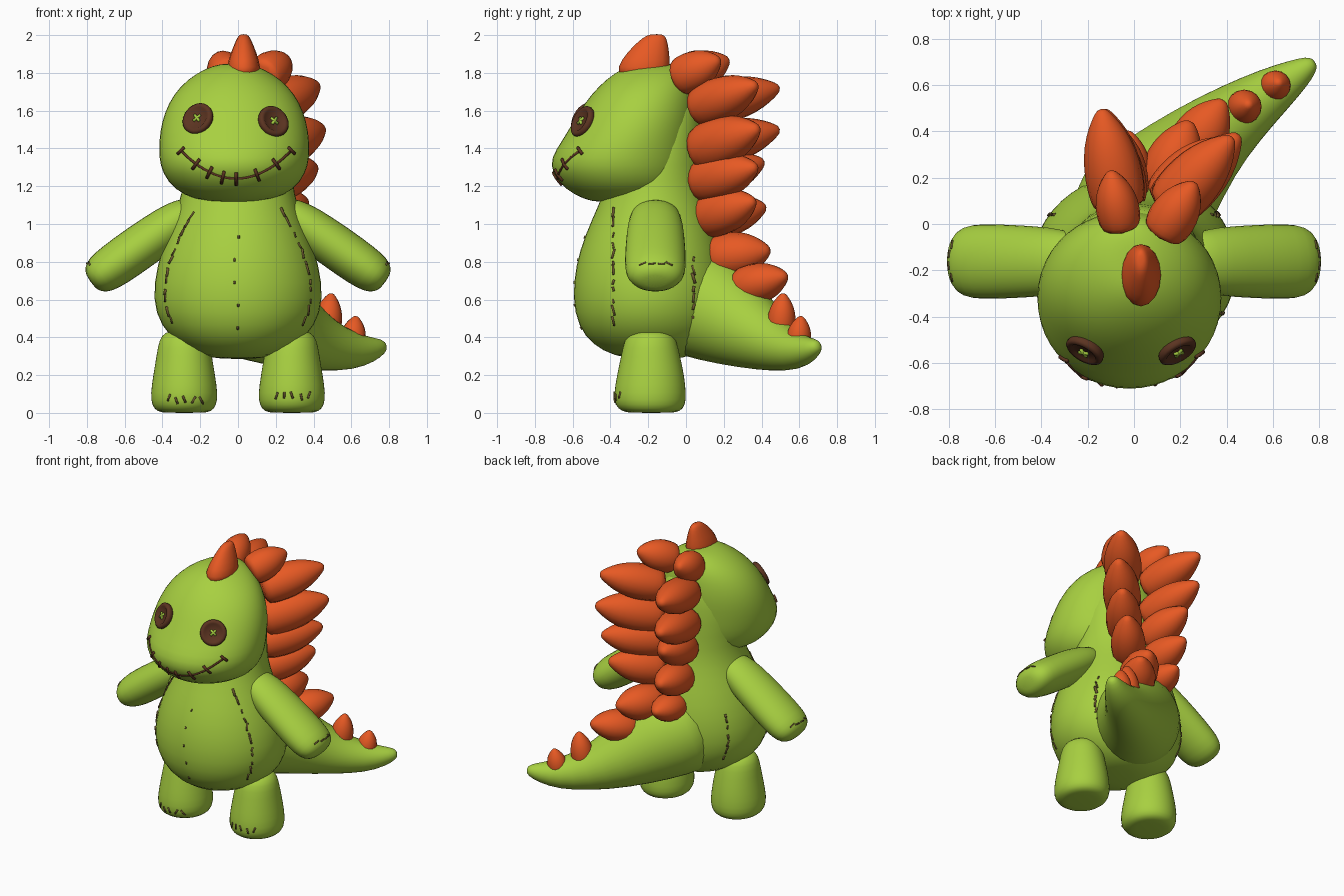
import bpy, bmesh, math, random
from mathutils import Vector
from mathutils.bvhtree import BVHTree

random.seed(4)


def material(name, rgb):
    m = bpy.data.materials.new(name)
    m.diffuse_color = (*rgb, 1)
    return m


GREEN = material("felt green", (0.39, 0.63, 0.052))
ORANGE = material("spine orange", (0.80, 0.10, 0.017))
BROWN = material("button brown", (0.105, 0.034, 0.015))
OLIVE = material("seam brown", (0.15, 0.10, 0.03))


def finish(name, bm, mat, subsurf=0):
    bmesh.ops.recalc_face_normals(bm, faces=bm.faces)
    me = bpy.data.meshes.new(name)
    bm.to_mesh(me)
    bm.free()
    me.materials.append(mat)
    ob = bpy.data.objects.new(name, me)
    bpy.context.collection.objects.link(ob)
    for p in me.polygons:
        p.use_smooth = True
    if subsurf:
        ob.modifiers.new("smooth", 'SUBSURF').levels = subsurf
        ob.modifiers["smooth"].render_levels = subsurf
    return ob


def loft(name, rings, mat, sides=20, subsurf=1):
    """Skin elliptical rings given as (centre, u axis, v axis)."""
    bm = bmesh.new()
    loops = []
    for c, u, v in rings:
        angles = [2 * math.pi * i / sides for i in range(sides)]
        loops.append([bm.verts.new(c + u * math.cos(a) + v * math.sin(a)) for a in angles])
    for a, b in zip(loops, loops[1:]):
        for i in range(sides):
            j = (i + 1) % sides
            bm.faces.new((a[i], a[j], b[j], b[i]))
    bm.faces.new(loops[0])
    bm.faces.new(loops[-1])
    return finish(name, bm, mat, subsurf)


def stack(name, rows, cx, mat):
    """Horizontal rings: (z, half width, front y, back y)."""
    return loft(name, [(Vector((cx, (f + b) / 2, z)), Vector((w, 0, 0)), Vector((0, (b - f) / 2, 0)))
                       for z, w, f, b in rows], mat, 24)


def tube(name, pts, mat, sides=16, subsurf=1):
    """Rings along a path: (point, side radius, upright radius)."""
    ps = [Vector(p[0]) for p in pts]
    rings = []
    for i, (p, w, h) in enumerate(pts):
        t = (ps[min(i + 1, len(ps) - 1)] - ps[max(i - 1, 0)]).normalized()
        up = Vector((0, 0, 1)) if abs(t.z) < 0.9 else Vector((0, 1, 0))
        s = t.cross(up).normalized()
        rings.append((ps[i], s * w, s.cross(t) * h))
    return loft(name, rings, mat, sides, subsurf)


# Body with a back hump running up inside the head
body = stack("body", [(0.285, 0.08, -0.26, -0.06), (0.30, 0.19, -0.38, 0.03), (0.36, 0.315, -0.50, 0.14),
                      (0.46, 0.415, -0.575, 0.20), (0.60, 0.458, -0.605, 0.23), (0.78, 0.435, -0.59, 0.22),
                      (0.95, 0.375, -0.535, 0.175), (1.10, 0.315, -0.465, 0.13), (1.22, 0.29, -0.42, 0.105),
                      (1.40, 0.29, -0.35, 0.095), (1.60, 0.25, -0.30, 0.085), (1.74, 0.14, -0.25, 0.055)], 0, GREEN)

# Head with low snout
head = stack("head", [(1.115, 0.10, -0.47, -0.20), (1.13, 0.21, -0.54, -0.09), (1.18, 0.32, -0.64, 0.0),
                      (1.27, 0.385, -0.715, 0.03), (1.35, 0.402, -0.72, 0.045), (1.44, 0.402, -0.66, 0.05),
                      (1.54, 0.388, -0.60, 0.06), (1.64, 0.352, -0.54, 0.06), (1.73, 0.29, -0.465, 0.05),
                      (1.80, 0.20, -0.38, 0.03), (1.84, 0.11, -0.30, -0.02), (1.85, 0.04, -0.23, -0.10)],
             -0.02, GREEN)

# Arms and legs
for s, side in ((-1, "left"), (1, "right")):
    tube(side + "_arm", [((s * x, -0.162, z), w, h) for x, z, w, h in (
        (0.22, 1.08, 0.10, 0.06), (0.27, 1.055, 0.13, 0.095), (0.36, 0.99, 0.152, 0.117),
        (0.52, 0.878, 0.162, 0.122), (0.66, 0.778, 0.167, 0.12), (0.73, 0.73, 0.156, 0.108),
        (0.768, 0.705, 0.12, 0.08), (0.782, 0.695, 0.06, 0.04))], GREEN)
    stack(side + "_leg", [(0.0, 0.10, -0.29, -0.08), (0.006, 0.145, -0.34, -0.03), (0.04, 0.173, -0.378, -0.002),
                          (0.10, 0.18, -0.384, 0.003), (0.20, 0.165, -0.367, -0.008), (0.30, 0.148, -0.345, -0.03),
                          (0.39, 0.134, -0.327, -0.05), (0.43, 0.10, -0.29, -0.08), (0.435, 0.04, -0.23, -0.15)],
          s * 0.285, GREEN)

# Tail sweeping back to one side, thick where it leaves the body
tube("tail", [((-0.10, -0.10, 0.66), 0.24, 0.29), ((0.0, 0.02, 0.62), 0.32, 0.325),
              ((0.14, 0.18, 0.53), 0.265, 0.285), ((0.30, 0.35, 0.425), 0.197, 0.207),
              ((0.46, 0.48, 0.355), 0.147, 0.142), ((0.61, 0.585, 0.325), 0.104, 0.102),
              ((0.71, 0.65, 0.335), 0.068, 0.067), ((0.765, 0.69, 0.352), 0.04, 0.04),
              ((0.78, 0.70, 0.355), 0.015, 0.015)], GREEN)


# Padded spines, each a fat blunt bud from base to tip
def spine(name, base, tip, w, h):
    a, b = Vector(base), Vector(tip)
    prof = ((0, 0.92), (0.12, 1.05), (0.33, 1.12), (0.58, 1.02), (0.78, 0.76), (0.93, 0.42), (1.02, 0.15))
    tube(name, [(a.lerp(b, t), w * k, h * k) for t, k in prof], ORANGE, 8)


right_row = [((0.12, -0.045, 1.77), (0.26, 0.175, 1.87), 0.105, 0.11),
             ((0.14, 0.06, 1.61), (0.42, 0.37, 1.735), 0.125, 0.122),
             ((0.14, 0.06, 1.39), (0.45, 0.38, 1.505), 0.125, 0.135),
             ((0.13, 0.06, 1.22), (0.41, 0.37, 1.30), 0.12, 0.125),
             ((0.12, 0.09, 1.03), (0.36, 0.36, 1.12), 0.115, 0.122),
             ((0.12, 0.14, 0.82), (0.24, 0.44, 0.86), 0.125, 0.125),
             ((0.22, 0.28, 0.66), (0.385, 0.53, 0.725), 0.12, 0.11)]
left_row = [((-0.055, -0.02, 1.77), (-0.10, 0.225, 1.87), 0.095, 0.108),
            ((-0.06, 0.06, 1.62), (-0.14, 0.49, 1.72), 0.125, 0.12),
            ((-0.06, 0.06, 1.40), (-0.13, 0.49, 1.50), 0.125, 0.12),
            ((-0.05, 0.07, 1.22), (-0.10, 0.41, 1.33), 0.12, 0.115),
            ((-0.04, 0.09, 1.02), (-0.08, 0.42, 1.09), 0.115, 0.115),
            ((-0.03, 0.14, 0.83), (-0.03, 0.40, 0.87), 0.105, 0.095)]
for label, row in (("right", right_row), ("left", left_row)):
    for i, args in enumerate(row):
        spine(f"{label}_spine_{i + 1}", *args)
spine("tail_spine_1", (0.465, 0.50, 0.41), (0.495, 0.515, 0.63), 0.076, 0.076)
spine("tail_spine_2", (0.60, 0.59, 0.34), (0.625, 0.61, 0.51), 0.068, 0.066)

# Crest on top of the head
loft("crest", [(Vector((0.03, y, z)), Vector((w, 0, 0)), Vector((0, d, 0))) for y, z, w, d in (
    (-0.225, 1.76, 0.09, 0.14), (-0.225, 1.83, 0.102, 0.158), (-0.20, 1.91, 0.074, 0.122),
    (-0.172, 1.975, 0.044, 0.08), (-0.16, 2.0, 0.028, 0.05), (-0.155, 2.005, 0.01, 0.02))], ORANGE, 8)

# Surface lookup for sewn details
bpy.context.view_layer.update()
deps = bpy.context.evaluated_depsgraph_get()
head_tree, body_tree = (BVHTree.FromObject(o, deps) for o in (head, body))
limb_trees = {n: BVHTree.FromObject(bpy.data.objects[n], deps)
              for n in ("left_leg", "right_leg", "left_arm", "right_arm")}


def on_face(x, z):
    return head_tree.ray_cast(Vector((x, -2, z)), Vector((0, 1, 0)))[:2]


def thread(name, pts, r, mat):
    return tube(name, [(p, r, r) for p in pts], mat, 6, 0)


# Button eyes: disc, raised rim, crossed thread in the middle
def button(side, x, z):
    p, _ = on_face(x, z)
    n = Vector((0.46 if x > 0 else -0.46, -0.78, 0.40)).normalized()
    q = n.to_track_quat('Z', 'Y')
    p -= n * 0.006

    def place(pt):
        return p + q @ Vector(pt)
    u, v = q @ Vector((1, 0, 0)), q @ Vector((0, 1, 0))
    prof = ((-0.04, 0.07), (0.005, 0.087), (0.02, 0.087), (0.029, 0.077),
            (0.028, 0.062), (0.02, 0.054), (0.02, 0.01))
    loft(side + "_button_eye", [(place((0, 0, h)), u * r, v * r) for h, r in prof], BROWN, 24, 0)
    for i in range(2):
        a = math.pi / 4 + i * math.pi / 2
        d = Vector((math.cos(a), math.sin(a), 0)) * 0.025
        thread(f"{side}_eye_thread_{i}", [place(d * k + Vector((0, 0, 0.023))) for k in (-1, 0, 1)], 0.008, GREEN)


button("left", -0.21, 1.555)
button("right", 0.185, 1.54)


# Stitched smile
def smile(x):
    return 1.24 + 1.75 * (x + 0.01) ** 2


xs = [-0.30 + 0.58 * i / 24 for i in range(25)]
thread("smile", [on_face(x, smile(x))[0] for x in xs], 0.007, BROWN)
for i, x in enumerate((-0.30, -0.22, -0.15, -0.08, -0.01, 0.10, 0.20, 0.28)):
    slope = 3.5 * (x + 0.01)
    d = Vector((-slope, 1)).normalized() * (0.032 if 0 < i < 7 else 0.024)
    pts = []
    for k in (-1, 0, 1):
        p, n = on_face(x + d.x * k, smile(x) + d.y * k)
        pts.append(p + n * 0.004)
    thread(f"smile_stitch_{i}", pts, 0.009, BROWN)


# Broken seam stitches, slightly crooked
def dash(name, tree, origin, ray, length, lean=Vector((0, 0, 1)), r=0.006):
    pts = []
    for k in (-0.5, 0, 0.5):
        p, n = tree.ray_cast(origin + lean * (k * length), ray)[:2]
        pts.append(p + n * 0.001)
    thread(name, pts, r, OLIVE)


FRONT = Vector((0, 1, 0))
for s, side in ((-1, "left"), (1, "right")):
    inward = Vector((-s, 0, 0))
    for y in (-0.385, 0.04):
        for i in range(12):
            z = 0.50 + 0.05 * i + random.uniform(-0.015, 0.015)
            lean = Vector((0, random.uniform(-0.35, 0.35), 1))
            if y < 0 or z < 0.85:
                dash("side_seam", body_tree, Vector((s * 2, y, z)), inward,
                     random.uniform(0.02, 0.055), lean, random.uniform(0.005, 0.009))
    # Toe and hand stitches
    for k in (-0.08, -0.04, 0.0, 0.05, 0.09):
        dash("toe_stitch", limb_trees[side + "_leg"], Vector((s * 0.285 + k, -2, random.uniform(0.05, 0.10))),
             FRONT, 0.035, Vector((random.uniform(-0.6, 0.6), 0, 1)))
    for y, lean in ((-0.23, 0.4), (-0.18, 0.1), (-0.13, 0), (-0.09, -0.5)):
        dash("hand_stitch", limb_trees[side + "_arm"], Vector((s * 2, y, 0.79)), inward,
             0.035, Vector((0, 1, lean)), 0.005)
for i in range(5):
    dash("belly_seam", body_tree, Vector((random.uniform(-0.02, 0.02), -2, 0.45 + 0.12 * i)), FRONT, 0.015)
